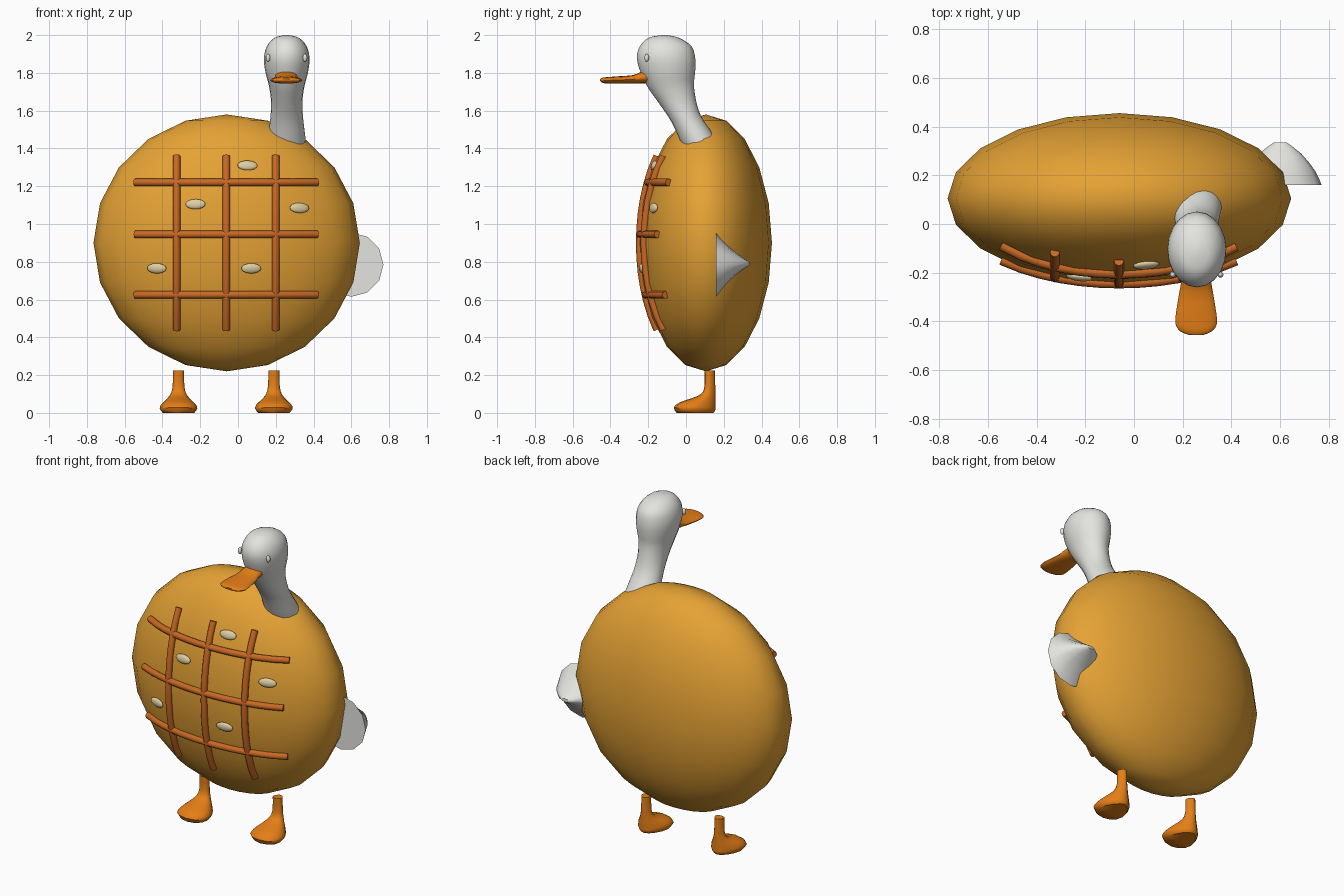
import bpy, bmesh, math
from mathutils import Vector

if "Cube" in bpy.data.objects:
    bpy.data.objects.remove(bpy.data.objects["Cube"])


def material(name, rgb):
    m = bpy.data.materials.new(name)
    m.diffuse_color = (*rgb, 1)
    m.use_nodes = True
    m.node_tree.nodes["Principled BSDF"].inputs["Base Color"].default_value = m.diffuse_color
    return m


CRUST = material("golden_crust", (0.78, 0.36, 0.035))
LATTICE = material("brown_lattice", (0.58, 0.14, 0.018))
SEED = material("cream_seed", (0.74, 0.62, 0.36))
WHITE = material("soft_white", (0.77, 0.77, 0.74))
ORANGE = material("orange", (0.78, 0.21, 0.008))

C = Vector((-0.06, 0.105, 0.90))      # body centre
R = Vector((0.705, 0.35, 0.68))       # body radii


def finish(obj, name, mat, angle=50):
    obj.name = name
    obj.data.materials.clear()
    obj.data.materials.append(mat)
    bpy.ops.object.select_all(action='DESELECT')
    obj.select_set(True)
    bpy.context.view_layer.objects.active = obj
    bpy.ops.object.shade_smooth_by_angle(angle=math.radians(angle))
    return obj


def ellipsoid(name, mat, loc, scale, seg, rings, rot=(0, 0, 0)):
    bpy.ops.mesh.primitive_uv_sphere_add(segments=seg, ring_count=rings, radius=1,
                                         location=loc, rotation=rot)
    obj = bpy.context.object
    obj.scale = scale
    return finish(obj, name, mat)


def spline(pts, steps):
    """Catmull-Rom interpolation of tuples."""
    out = []
    for i in range(len(pts) - 1):
        p = [pts[max(i - 1, 0)], pts[i], pts[i + 1], pts[min(i + 2, len(pts) - 1)]]
        for s in range(steps):
            t = s / steps
            out.append([0.5 * (2 * b + (c - a) * t + (2 * a - 5 * b + 4 * c - d) * t * t
                               + (3 * b - a - 3 * c + d) * t ** 3)
                        for a, b, c, d in zip(*p)])
    return out + [list(pts[-1])]


def loft(name, mat, x0, rings, seg=16, steps=2, taper=0.0, angle=50):
    """Rings are (y1, z1, y2, z2, half_width): two opposite points and a width in x."""
    bm = bmesh.new()
    loops = []
    for y1, z1, y2, z2, w in spline(rings, steps):
        cy, cz, dy, dz = (y1 + y2) / 2, (z1 + z2) / 2, (y1 - y2) / 2, (z1 - z2) / 2
        loop = []
        for k in range(seg):
            a = 2 * math.pi * k / seg
            c, s = math.cos(a), math.sin(a)
            loop.append(bm.verts.new((x0 + w * s * (1 + taper * c), cy + dy * c, cz + dz * c)))
        loops.append(loop)
    for a, b in zip(loops, loops[1:]):
        for k in range(seg):
            n = (k + 1) % seg
            bm.faces.new((a[k], a[n], b[n], b[k]))
    bm.faces.new(loops[0])
    bm.faces.new(loops[-1])
    bmesh.ops.recalc_face_normals(bm, faces=bm.faces)
    me = bpy.data.meshes.new(name)
    bm.to_mesh(me)
    bm.free()
    obj = bpy.data.objects.new(name, me)
    bpy.context.collection.objects.link(obj)
    return finish(obj, name, mat, angle)


def on_body(x, z):
    """Point on the front surface of the body."""
    k = 1 - ((x - C.x) / R.x) ** 2 - ((z - C.z) / R.z) ** 2
    return Vector((x, C.y - R.y * math.sqrt(k), z))


def bar(name, pts):
    cu = bpy.data.curves.new(name, 'CURVE')
    cu.dimensions = '3D'
    cu.bevel_depth = 0.02
    cu.bevel_resolution = 2
    cu.use_fill_caps = True
    sp = cu.splines.new('POLY')
    sp.points.add(len(pts) - 1)
    for p, q in zip(sp.points, pts):
        p.co = (*q, 1)
    obj = bpy.data.objects.new(name, cu)
    bpy.context.collection.objects.link(obj)
    bpy.ops.object.select_all(action='DESELECT')
    obj.select_set(True)
    bpy.context.view_layer.objects.active = obj
    bpy.ops.object.convert(target='MESH')
    finish(bpy.context.object, name, LATTICE)


# Body
ellipsoid("body", CRUST, C, R, 20, 10)

# Crust lattice
N = 12
for i, x in enumerate((-0.325, -0.062, 0.2)):
    bar(f"lattice_upright_{i}", [on_body(x, 0.44 + 0.92 * k / N) for k in range(N + 1)])
for i, z in enumerate((0.625, 0.945, 1.22)):
    bar(f"lattice_crossbar_{i}", [on_body(-0.545 + 0.965 * k / N, z) for k in range(N + 1)])

# Seeds lying on the crust
for i, (x, z) in enumerate(((0.05, 1.31), (-0.225, 1.105), (0.325, 1.085),
                            (-0.43, 0.765), (0.07, 0.765))):
    p = on_body(x, z)
    n = Vector([(p[j] - C[j]) / R[j] ** 2 for j in range(3)]).normalized()
    rot = Vector((0, -1, 0)).rotation_difference(n).to_euler()
    ellipsoid(f"seed_{i}", SEED, p, (0.054, 0.016, 0.027), 14, 8, rot)

# Neck and head
loft("neck_and_head", WHITE, 0.258, [
    (0.02, 1.35, 0.17, 1.42, 0.105), (-0.02, 1.42, 0.14, 1.48, 0.1),
    (-0.077, 1.54, 0.078, 1.575, 0.087), (-0.14, 1.635, 0.052, 1.66, 0.083),
    (-0.2, 1.72, 0.042, 1.74, 0.094), (-0.24, 1.8, 0.048, 1.8, 0.112),
    (-0.26, 1.88, 0.05, 1.87, 0.121), (-0.245, 1.94, 0.03, 1.94, 0.106),
    (-0.2, 1.985, -0.035, 1.985, 0.066), (-0.13, 2.0, -0.1, 2.0, 0.012)], seg=20, steps=3)

# Eyes
for side, name in ((-1, "left_eye"), (1, "right_eye")):
    ellipsoid(name, WHITE, (0.257 + side * 0.098, -0.208, 1.88), (0.012, 0.012, 0.021), 12, 8)

# Bill
loft("bill", ORANGE, 0.255, [
    (-0.19, 1.745, -0.19, 1.815, 0.06), (-0.24, 1.744, -0.24, 1.805, 0.062),
    (-0.28, 1.744, -0.28, 1.788, 0.069), (-0.36, 1.743, -0.36, 1.782, 0.082),
    (-0.41, 1.743, -0.41, 1.778, 0.085), (-0.44, 1.747, -0.44, 1.775, 0.066),
    (-0.455, 1.757, -0.455, 1.768, 0.03)])

# Legs with webbed feet
for x, name in ((-0.315, "left_leg"), (0.19, "right_leg")):
    loft(name, ORANGE, x, [
        (0.098, 0.225, 0.153, 0.225, 0.028), (0.098, 0.14, 0.155, 0.14, 0.03),
        (0.08, 0.1, 0.155, 0.09, 0.042), (0.03, 0.078, 0.155, 0.05, 0.066),
        (-0.035, 0.055, 0.155, 0.03, 0.088), (-0.065, 0.028, 0.155, 0.015, 0.096),
        (-0.05, 0.0, 0.145, 0.0, 0.08)], seg=14, taper=0.3)

# Tail
loft("tail", WHITE, 0.6, [
    (0.16, 0.615, 0.16, 0.955, 0.17), (0.22, 0.69, 0.22, 0.885, 0.142),
    (0.29, 0.75, 0.29, 0.83, 0.085), (0.335, 0.78, 0.335, 0.8, 0.025)], seg=12)
